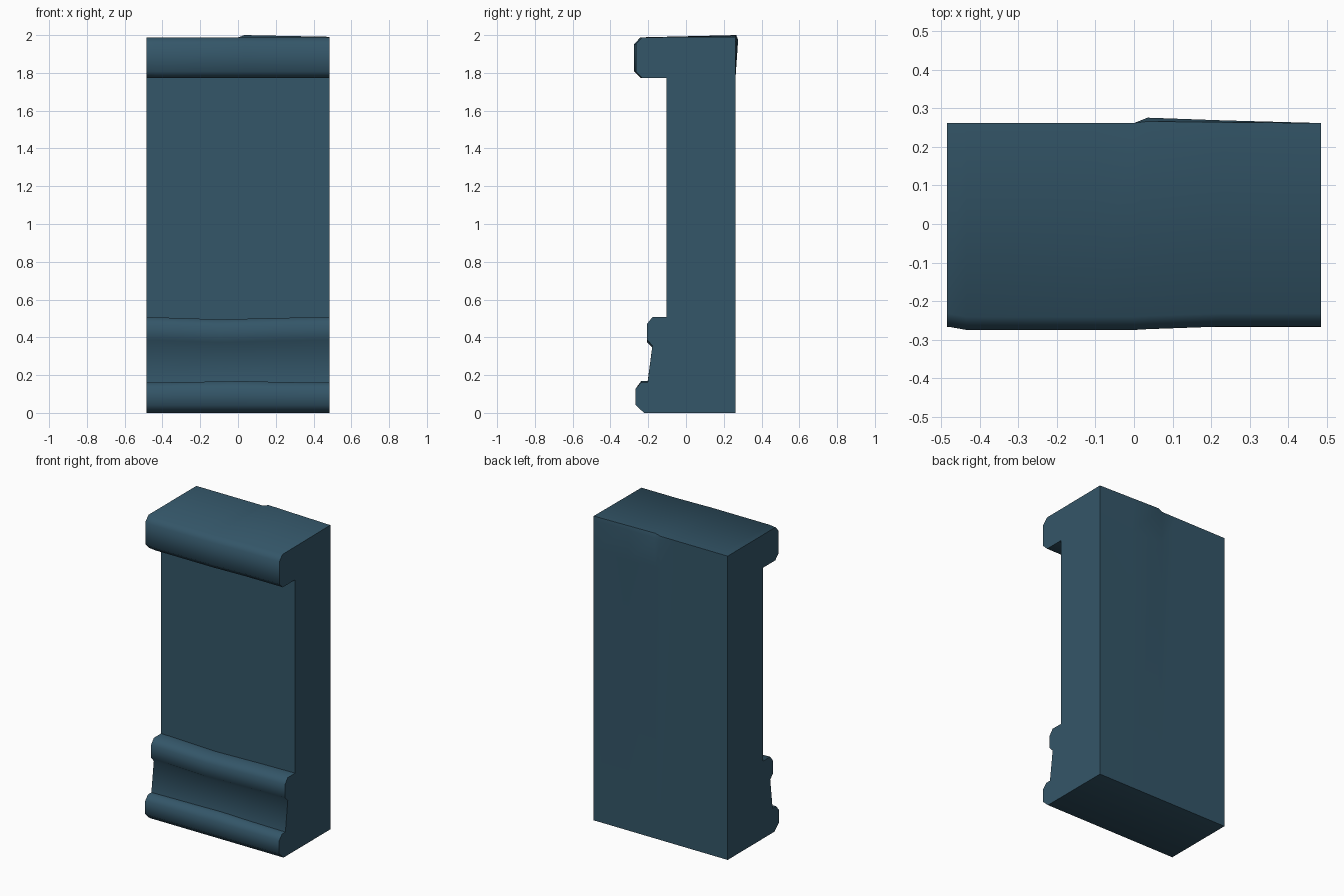
import bpy, bmesh, math

if "Cube" in bpy.data.objects:
    bpy.data.objects.remove(bpy.data.objects["Cube"])

teal = bpy.data.materials.new("dark_teal")
teal.diffuse_color = (0.034, 0.093, 0.14, 1)
teal.use_nodes = True
teal.node_tree.nodes["Principled BSDF"].inputs["Base Color"].default_value = teal.diffuse_color

# stations along x: (x, cap front shift, middle roll drop, base roll lift, cap back bulge, cap top lift)
STATIONS = [
    (-0.485, 0.006, 0.000, 0.000, 0.000, 0.000),
    (-0.435, -0.003, -0.001, 0.001, 0.000, 0.000),
    (-0.10, -0.003, -0.012, 0.006, 0.000, 0.000),
    (0.00, -0.003, -0.010, 0.008, 0.000, 0.000),
    (0.035, -0.001, -0.009, 0.008, 0.014, 0.012),
    (0.23, 0.006, -0.004, 0.003, 0.007, 0.008),
    (0.485, 0.006, 0.000, 0.000, 0.000, 0.003),
]


def profile(front, mid, base, back, top):
    """Side outline (y, z) of the moulded wall block."""
    return [
        (0.262, 0.0), (-0.222, 0.0),
        # base roll
        (-0.267, 0.042), (-0.267, 0.128), (-0.238, 0.160 + base),
        (-0.203, 0.160 + base),
        # sloped band and middle roll
        (-0.178, 0.357 + mid), (-0.206, 0.386 + mid), (-0.206, 0.472 + mid),
        (-0.178, 0.507 + mid), (-0.102, 0.507 + mid),
        # recessed panel and cap
        (-0.102, 1.772), (-0.236 + front, 1.772), (-0.272 + front, 1.808),
        (-0.272 + front, 1.952), (-0.238 + front, 1.988),
        # back edge of the cap, with a slight bulge on the right half
        (0.262 + back * 0.3, 1.988 + top), (0.262 + back, 1.962 + top),
        (0.262, 1.772),
    ]


# sweep the outline through the stations
bm = bmesh.new()
rings = [[bm.verts.new((x, y, z)) for y, z in profile(*shifts)]
         for x, *shifts in STATIONS]
for a, b in zip(rings, rings[1:]):
    for i in range(len(a)):
        j = (i + 1) % len(a)
        bm.faces.new((a[i], a[j], b[j], b[i]))
bm.faces.new(rings[0])
bm.faces.new(rings[-1])
bmesh.ops.recalc_face_normals(bm, faces=bm.faces)

mesh = bpy.data.meshes.new("moulded_wall_block")
bm.to_mesh(mesh)
bm.free()
mesh.materials.append(teal)
wall = bpy.data.objects.new("moulded_wall_block", mesh)
bpy.context.collection.objects.link(wall)

# rounded mouldings, crisp outer edges
bpy.context.view_layer.objects.active = wall
wall.select_set(True)
bpy.ops.object.shade_smooth_by_angle(angle=math.radians(54))
